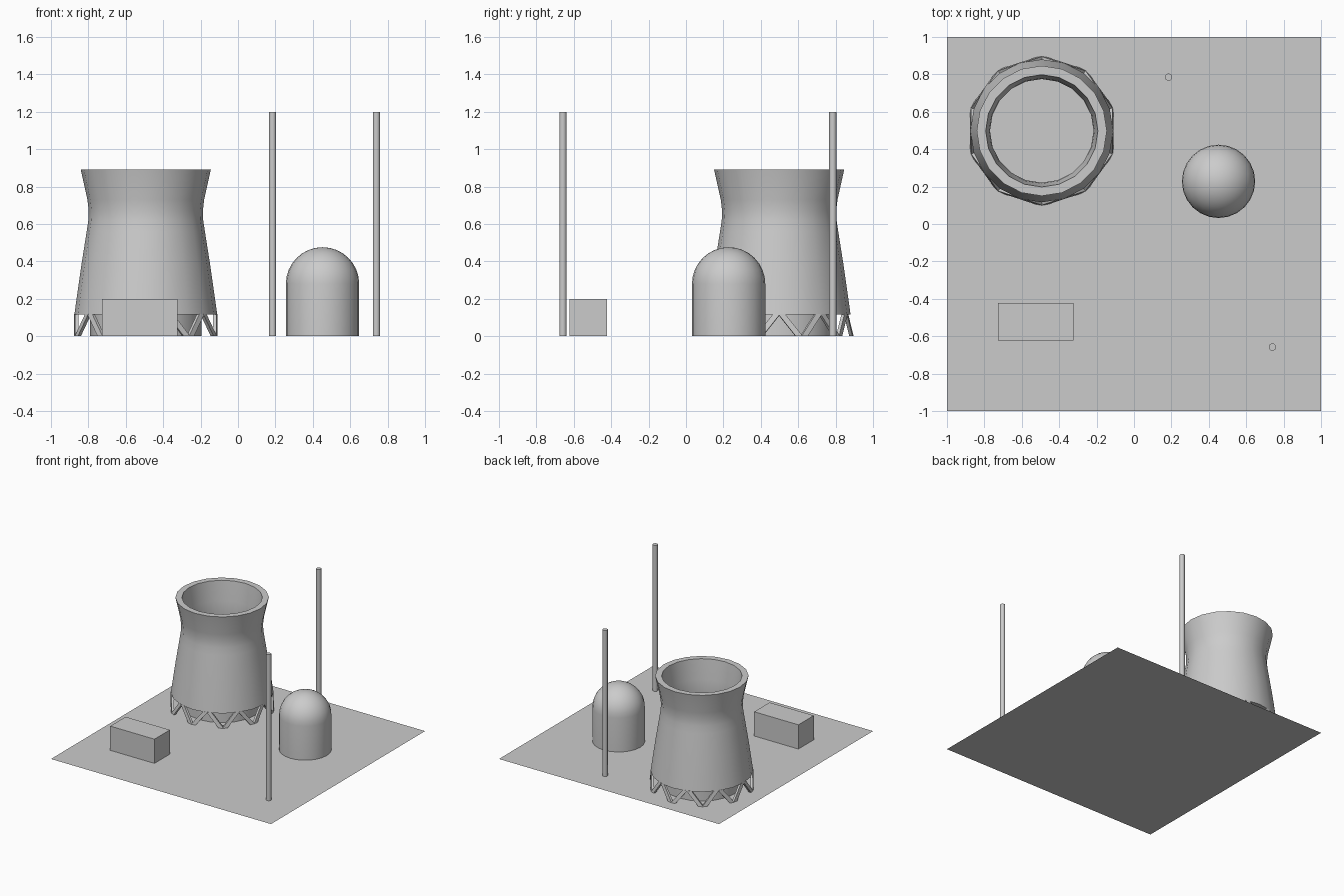
import bpy, bmesh, math
from mathutils import Vector

if "Cube" in bpy.data.objects:
    bpy.data.objects.remove(bpy.data.objects["Cube"])

TOWER = (-0.493, 0.498, 0)


def finish(name, bm, loc=(0, 0, 0), smooth=True):
    bmesh.ops.recalc_face_normals(bm, faces=bm.faces)
    me = bpy.data.meshes.new(name)
    bm.to_mesh(me)
    bm.free()
    ob = bpy.data.objects.new(name, me)
    bpy.context.collection.objects.link(ob)
    ob.location = loc
    if smooth:
        bpy.ops.object.select_all(action='DESELECT')
        ob.select_set(True)
        bpy.context.view_layer.objects.active = ob
        bpy.ops.object.shade_smooth_by_angle(angle=math.radians(35))
    return ob


def lathe(name, profile, sides, loc):
    """Spin (radius, z) points around the z axis."""
    bm = bmesh.new()
    vs = [bm.verts.new((r, 0, z)) for r, z in profile]
    es = [bm.edges.new(p) for p in zip(vs, vs[1:])]
    bmesh.ops.spin(bm, geom=vs + es, axis=(0, 0, 1), cent=(0, 0, 0),
                   angle=2 * math.pi, steps=sides, use_duplicate=False)
    bmesh.ops.remove_doubles(bm, verts=bm.verts, dist=1e-5)
    return finish(name, bm, loc)


# flat site
bm = bmesh.new()
bmesh.ops.create_grid(bm, x_segments=1, y_segments=1, size=1)
finish("site_plane", bm, smooth=False)

# cooling tower: outer flare, rim, inner wall reaching the ground
lathe("cooling_tower_shell", [
    (0.297, 0), (0.297, 0.115), (0.382, 0.115), (0.346, 0.37), (0.316, 0.56),
    (0.307, 0.62), (0.305, 0.67), (0.312, 0.73), (0.348, 0.892),
    (0.30, 0.892), (0.282, 0.73), (0.277, 0.66), (0.28, 0.6),
    (0.292, 0.4), (0.294, 0.115), (0.294, 0)], 20, TOWER)


# ring of V shaped legs under the shell
def polar(r, deg, z):
    a = math.radians(deg)
    return Vector((r * math.cos(a), r * math.sin(a), z))


bm = bmesh.new()
for k in range(10):
    foot = 90 + 36 * k
    for side in (-1, 1):
        out = polar(1, foot + 9 * side, 0)
        across = polar(1, foot + 9 * side + 90, 0) * 0.019
        ends = []
        for p in (polar(0.387, foot + 2 * side, 0), polar(0.372, foot + 16 * side, 0.118)):
            ends.append([bm.verts.new(p + across * s + out * 0.009 * t)
                         for s, t in ((-1, -1), (1, -1), (1, 1), (-1, 1))])
        a, b = ends
        bm.faces.new(a)
        bm.faces.new(b)
        for i in range(4):
            j = (i + 1) % 4
            bm.faces.new((a[i], a[j], b[j], b[i]))
finish("cooling_tower_legs", bm, TOWER, smooth=False)

# domed reactor building
R, H = 0.196, 0.28
dome = [(R * math.cos(i * math.pi / 16), H + R * math.sin(i * math.pi / 16)) for i in range(8)]
lathe("reactor_dome", [(0, 0), (R, 0)] + dome + [(0, H + R)], 24, (0.452, 0.228, 0))

# two tall chimneys
for name, x, y in (("rear_chimney", 0.185, 0.785), ("front_chimney", 0.74, -0.658)):
    lathe(name, [(0, 0), (0.0195, 0), (0.0195, 1.2), (0, 1.2)], 16, (x, y, 0))

# low rectangular building
bm = bmesh.new()
bmesh.ops.create_cube(bm, size=1)
bmesh.ops.scale(bm, vec=(0.402, 0.2, 0.199), verts=bm.verts)
finish("low_building", bm, (-0.525, -0.522, 0.0995), smooth=False)
